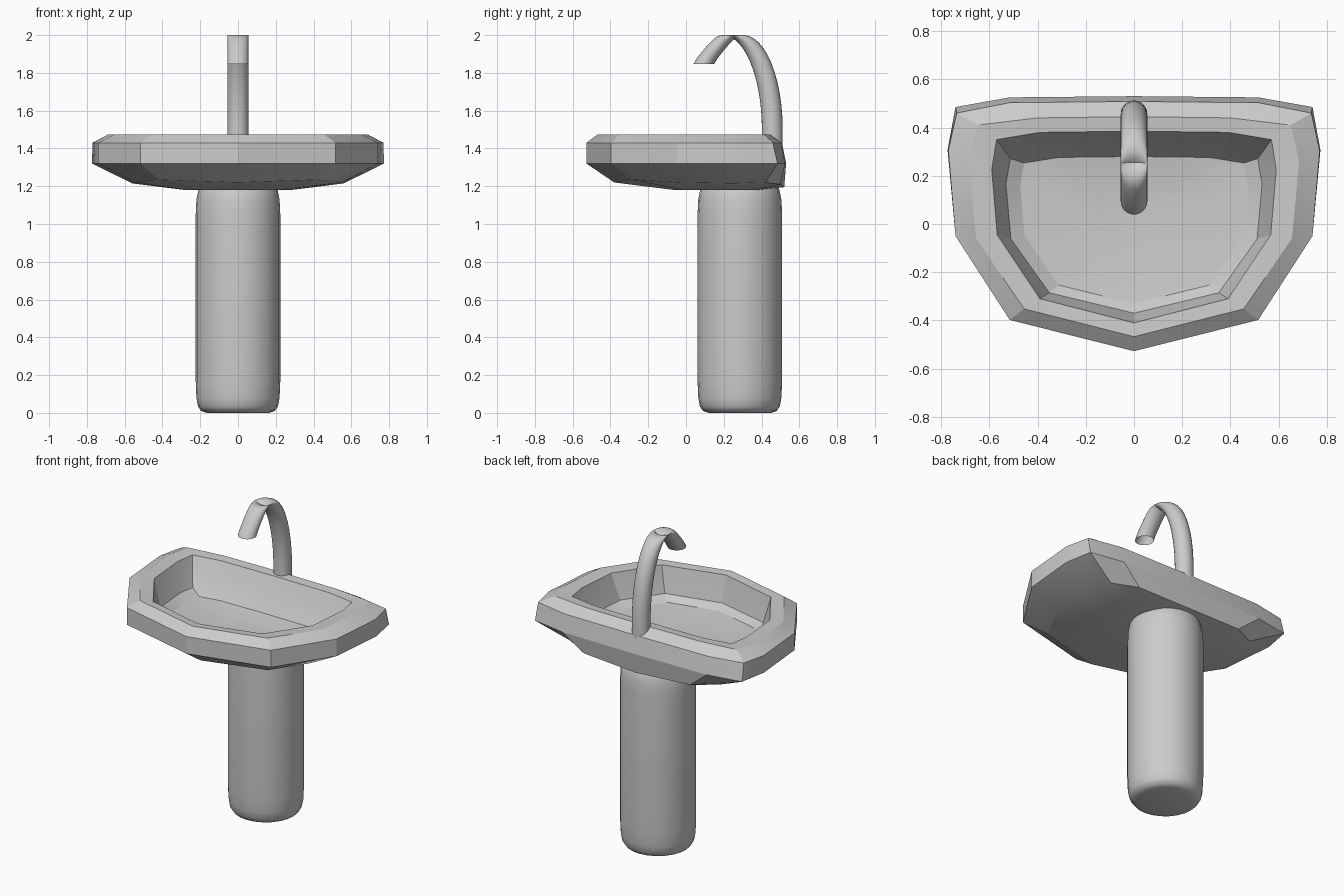
import bpy, bmesh, math

if "Cube" in bpy.data.objects:
    bpy.data.objects.remove(bpy.data.objects["Cube"])

SMOOTH = math.radians(20)


def loft(name, rings, cap_start=True, cap_end=True, angle=SMOOTH):
    """Skin a list of equal-length vertex rings with quads."""
    bm = bmesh.new()
    loops = [[bm.verts.new(p) for p in r] for r in rings]
    n = len(loops[0])
    for a, b in zip(loops, loops[1:]):
        for i in range(n):
            j = (i + 1) % n
            bm.faces.new((a[i], a[j], b[j], b[i]))
    if cap_start:
        bm.faces.new(loops[0][::-1])
    if cap_end:
        bm.faces.new(loops[-1])
    bmesh.ops.recalc_face_normals(bm, faces=bm.faces)
    me = bpy.data.meshes.new(name)
    bm.to_mesh(me)
    bm.free()
    ob = bpy.data.objects.new(name, me)
    bpy.context.collection.objects.link(ob)
    bpy.context.view_layer.objects.active = ob
    ob.select_set(True)
    bpy.ops.object.shade_smooth_by_angle(angle=angle)
    ob.select_set(False)
    return ob


def mirrored(half, z):
    """Right-half outline (front centre to back centre) -> full ring; z is one height or one per point."""
    zs = z if isinstance(z, list) else [z] * len(half)
    right = [(x, y, h) for (x, y), h in zip(half, zs)]
    return right + [(-x, y, h) for x, y, h in right[-2:0:-1]]


def fit(half, sx, sy, dy=0):
    return [(x * sx, y * sy + dy) for x, y in half]


def circle(r, y, z, n):
    return [(r * math.cos(2 * math.pi * i / n), y + r * math.sin(2 * math.pi * i / n), z)
            for i in range(n)]


# Basin: underside, outer wall, bevelled rim, bowl
under = [(0, -.38), (.42, -.29), (.55, -.04), (.56, .25), (.53, .42), (.38, .50), (0, .52)]
outer = [(0, -.527), (.515, -.398), (.74, -.05), (.773, .307), (.74, .485), (.515, .525), (0, .53)]
upper = [(0, -.527), (.515, -.398), (.74, -.05), (.77, .305), (.735, .46), (.515, .503), (0, .508)]
top = [(0, -.467), (.455, -.352), (.655, -.06), (.685, .26), (.65, .41), (.40, .44), (0, .445)]
rim = [(0, -.41), (.39, -.31), (.567, -.045), (.59, .225), (.57, .35), (.39, .38), (0, .385)]
loft("basin", [
    mirrored(fit(under, .5, .5, .13), 1.18),
    mirrored(under, [1.22, 1.235, 1.22, 1.215, 1.22, 1.21, 1.195]),
    mirrored(outer, 1.32),
    mirrored(upper, 1.43),
    mirrored(top, 1.475),
    mirrored(rim, 1.47),
    mirrored(fit(rim, .95, .92, -.012), 1.38),
    mirrored(fit(rim, .9, .843, -.024), 1.305),
    mirrored(fit(rim, .8, .767, -.0155), 1.27),
    mirrored(fit(rim, .4, .4), 1.25),
])

# Pedestal: round column with softened ends
profile = [(.165, .0), (.195, .01), (.212, .035), (.22, .08), (.224, .17),
           (.224, 1.05), (.22, 1.13), (.21, 1.18), (.19, 1.215)]
loft("pedestal", [circle(r, .285, z, 24) for r, z in profile], angle=math.radians(40))

# Tap: level circle carried along an arched path, open at the spout
path = [(.457, 1.40), (.457, 1.50)]
for k in range(1, 13):
    a = math.pi / 2 * k / 12
    path.append((.25 + .207 * math.cos(a), 1.50 + .5 * math.sin(a)))
path += [(.225, 1.996), (.20, 1.978), (.17, 1.948), (.14, 1.912), (.115, 1.881), (.094, 1.847)]
loft("tap", [circle(.055, y, z, 24) for y, z in path], cap_end=False, angle=math.radians(50))
